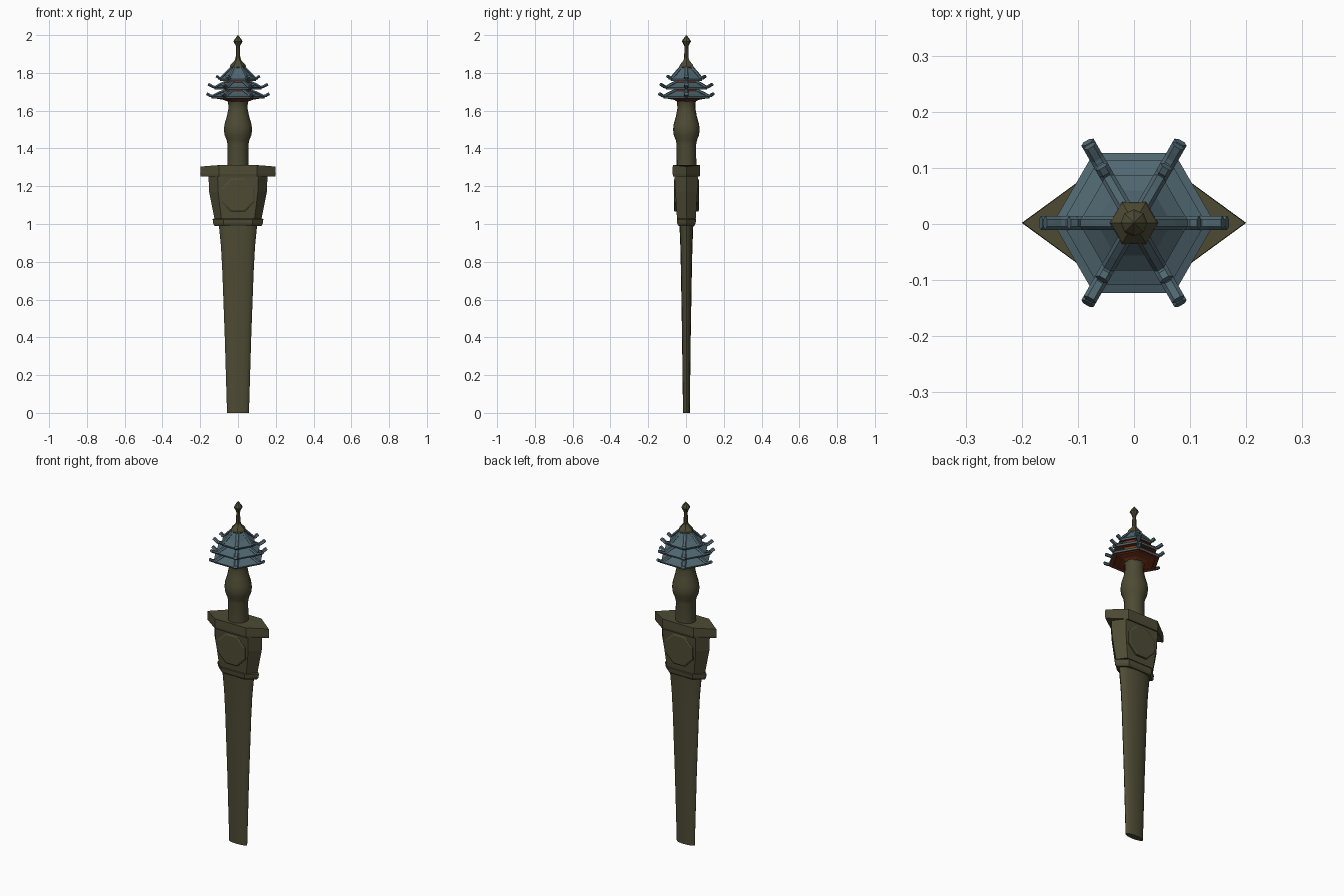
import bpy, bmesh, math
from mathutils import Vector

if "Cube" in bpy.data.objects:
    bpy.data.objects.remove(bpy.data.objects["Cube"])


def material(name, rgb):
    m = bpy.data.materials.new(name)
    m.diffuse_color = (*rgb, 1)
    m.use_nodes = True
    m.node_tree.nodes["Principled BSDF"].inputs["Base Color"].default_value = m.diffuse_color
    return m


OLIVE = material("dark olive bronze", (0.075, 0.070, 0.034))
BLUE = material("slate blue tile", (0.080, 0.135, 0.162))
RED = material("rust red wood", (0.17, 0.032, 0.010))


def finish(name, bm, mats, smooth=None):
    bmesh.ops.recalc_face_normals(bm, faces=bm.faces)
    me = bpy.data.meshes.new(name)
    bm.to_mesh(me)
    bm.free()
    ob = bpy.data.objects.new(name, me)
    bpy.context.collection.objects.link(ob)
    for m in mats:
        me.materials.append(m)
    if smooth:
        bpy.ops.object.select_all(action='DESELECT')
        ob.select_set(True)
        bpy.context.view_layer.objects.active = ob
        bpy.ops.object.shade_smooth_by_angle(angle=math.radians(smooth))
    return ob


def ngon(n, rx, ry, turn=0.0):
    return [(rx * math.cos(math.tau * i / n + turn), ry * math.sin(math.tau * i / n + turn)) for i in range(n)]


def pointed_hex(w, d, flat):
    # long hexagon, sharp at the left and right
    return [(w, 0), (flat, d), (-flat, d), (-w, 0), (-flat, -d), (flat, -d)]


def skin(bm, rings):
    rows = [[bm.verts.new(p) for p in ring] for ring in rings]
    n = len(rows[0])
    for a, b in zip(rows, rows[1:]):
        for i in range(n):
            bm.faces.new((a[i], a[(i + 1) % n], b[(i + 1) % n], b[i]))
    bm.faces.new(rows[0][::-1])
    bm.faces.new(rows[-1])
    return rows


def loft(name, sections, mat, smooth=None):
    bm = bmesh.new()
    skin(bm, [[(x, y + 0.002, z) for x, y in pts] for z, pts in sections])
    return finish(name, bm, [mat], smooth)


# Scabbard: flat oval, widening towards the collar
loft("scabbard", [(z, ngon(16, w, d)) for z, w, d in
                  [(0, .058, .018), (.4, .070, .023), (.75, .083, .029), (.88, .090, .032), (1.0, .102, .037)]],
     OLIVE, 40)

# Collar under the housing
loft("collar", [(z, pointed_hex(w, d, w * .58)) for z, w, d in
                [(.99, .124, .042), (1.003, .132, .049), (1.025, .134, .051), (1.032, .122, .045)]], OLIVE)

# Housing and its round plates
loft("housing", [(z, pointed_hex(w, d, f)) for z, w, d, f in
                 [(1.03, .125, .050, .088), (1.17, .153, .058, .105), (1.255, .156, .063, .108)]], OLIVE)
for side, label in ((-1, "front_plate"), (1, "back_plate")):
    bm = bmesh.new()
    rings = []
    for r, out in ((.095, .03), (.095, .062), (.086, .066)):
        rings.append([(x, side * out + .002, 1.153 + z) for x, z in ngon(8, r, r, math.pi / 8)])
    skin(bm, rings)
    finish(label, bm, [OLIVE])

# Guard: its top slopes down to both points
guard = loft("guard", [(1.252, pointed_hex(.198, .070, .1)), (1.265, pointed_hex(.2, .073, .1)),
                       (1.32, pointed_hex(.198, .072, .1))], OLIVE)
for v in guard.data.vertices:
    if v.co.z > 1.3:
        v.co.z -= .08 * abs(v.co.x)

# Grip with swelling
loft("grip", [(z, ngon(16, r, r * .94)) for z, r in
              [(1.30, .056), (1.42, .055), (1.445, .060), (1.47, .071), (1.50, .075), (1.53, .071),
               (1.57, .059), (1.61, .051), (1.645, .052), (1.66, .062)]], OLIVE, 45)

# Pagoda core and flared underside
loft("pagoda_core", [(z, ngon(6, r, r)) for z, r in
                     [(1.648, .055), (1.657, .075), (1.664, .118), (1.672, .118), (1.68, .075), (1.79, .065)]], RED)


def roof_tier(index, eave, z, inner, top, tip, tip_z):
    # hexagonal roof with concave slope; the underside is red
    mid = (eave + inner) / 2
    bm = bmesh.new()
    prof = [(inner, z + .012), (eave * .97, z - .005), (eave, z + .005),
            (mid, z + .005 + (top - z) * .36), (inner, top)]
    skin(bm, [[(x, y + .002, h) for x, y in ngon(6, r, r)] for r, h in prof])
    roof = finish(f"roof_tier_{index}", bm, [BLUE, RED])
    for p in roof.data.polygons:
        if p.normal.z < -.5:
            p.material_index = 1

    # ridge bars along the corners with upturned tips
    bm = bmesh.new()
    path = [(inner - .008, top + .002), (mid, z + .008 + (top - z) * .36), (eave * .93, z + .007),
            (eave * 1.03, z + .009), (tip - .012, tip_z - .006), (tip, tip_z)]
    for k in range(6):
        a = math.tau * k / 6
        out, across = Vector((math.cos(a), math.sin(a), 0)), Vector((-math.sin(a), math.cos(a), 0))
        rings = []
        for i, (r, h) in enumerate(path):
            r0, h0 = path[max(i - 1, 0)]
            r1, h1 = path[min(i + 1, len(path) - 1)]
            d = Vector((r1 - r0, h1 - h0)).normalized()
            up = out * -d.y + Vector((0, 0, d.x))
            centre = out * r + Vector((0, .002, h))
            rings.append([centre + across * u + up * v for u, v in ngon(6, .0125, .0085)])
        skin(bm, rings)
    finish(f"ridge_bars_{index}", bm, [BLUE])


roof_tier(1, .144, 1.670, .066, 1.708, .166, 1.690)
roof_tier(2, .128, 1.717, .060, 1.755, .158, 1.740)
roof_tier(3, .098, 1.763, .036, 1.832, .116, 1.783)

# Finial: hexagonal foot, then rod and pointed knob
loft("finial_foot", [(z, ngon(6, r, r)) for z, r in
                     [(1.822, .038), (1.832, .043), (1.842, .040), (1.866, .018), (1.875, .015)]], OLIVE)
loft("finial_rod", [(z, ngon(8, r, r)) for z, r in
                    [(1.86, .013), (1.935, .010), (1.945, .012), (1.966, .024), (1.975, .020), (2.0, .001)]], OLIVE)
